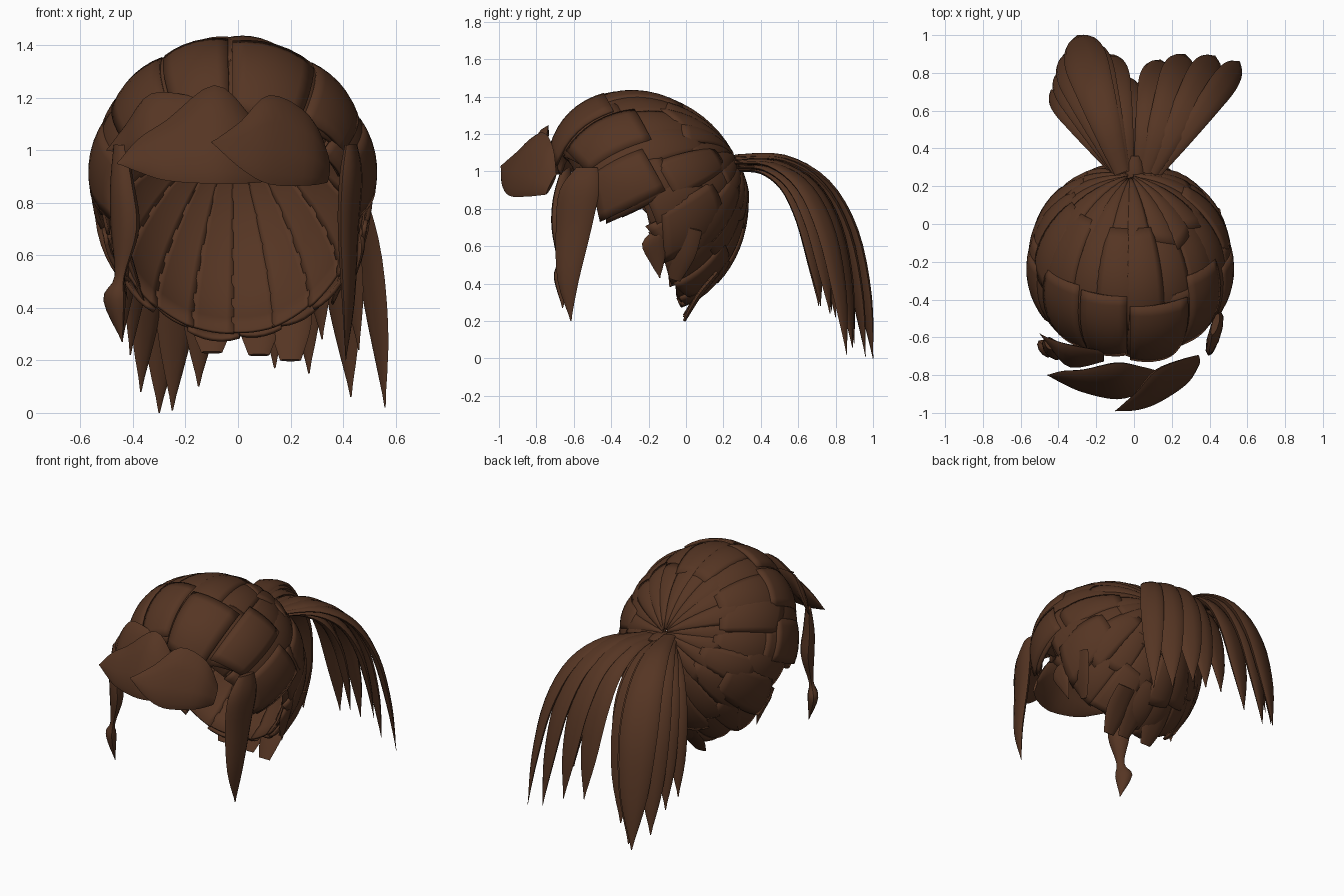
import bpy, bmesh, math, random
from mathutils import Vector

random.seed(4)
if "Cube" in bpy.data.objects:
    bpy.data.objects.remove(bpy.data.objects["Cube"])

brown = bpy.data.materials.new("brown hair")
brown.use_nodes = True
COLOR = (0.092, 0.036, 0.017, 1)
brown.diffuse_color = COLOR
brown.node_tree.nodes["Principled BSDF"].inputs["Base Color"].default_value = COLOR

# Head ellipsoid, measured in polar angles around the ponytail knot
CENTER = Vector((-0.02, -0.2, 0.88))
TILT = math.radians(22)
POLE = Vector((0, math.cos(TILT), math.sin(TILT)))
OVER = Vector((0, -math.sin(TILT), math.cos(TILT)))
SIDE = Vector((1, 0, 0))
HAIRLINE = [(0, 133), (45, 128), (70, 123), (88, 118), (97, 92), (110, 94),
            (120, 98), (150, 90), (180, 93)]


def hairline(phi):
    phi = abs((phi + 180) % 360 - 180)
    for (a, ta), (b, tb) in zip(HAIRLINE, HAIRLINE[1:]):
        if phi <= b:
            return ta + (tb - ta) * (phi - a) / (b - a)
    return HAIRLINE[-1][1]


def on_head(phi, theta, scale):
    """Point on the head; the crown is pushed forward as it rises."""
    p, t = math.radians(phi), math.radians(theta)
    d = POLE * math.cos(t) + (OVER * math.cos(p) + SIDE * math.sin(p)) * math.sin(t)
    rz = 0.535 if d.z > 0 else 0.64
    forward = 0.09 * max(d.z, 0)
    return CENTER + Vector((d.x * 0.525, d.y * 0.52 - forward, d.z * rz)) * scale


def panel(bm, phi0, phi1, theta0, theta1, scale, slant=0, bulge=0.02, lift=0.01):
    """Curved sheet of hair running away from the knot, with a slanted end."""
    cols, rows, grid = 6, 8, []
    for i in range(cols + 1):
        a = i / cols
        phi = phi0 + (phi1 - phi0) * a
        end = theta1 + slant * (a - 0.5)
        arch = bulge * (1 - (2 * a - 1) ** 2)
        grid.append([bm.verts.new(on_head(phi, theta0 + (end - theta0) * j / rows,
                                          scale + arch + lift * math.sin(math.pi * j / rows)))
                     for j in range(rows + 1)])
    for i in range(cols):
        for j in range(rows):
            bm.faces.new((grid[i][j], grid[i][j + 1], grid[i + 1][j + 1], grid[i + 1][j]))


def spline(points, steps=4):
    """Smooth samples through points of any length."""
    pts = [Vector(p) for p in points]
    out = []
    for i in range(len(pts) - 1):
        a, b, c, d = pts[max(i - 1, 0)], pts[i], pts[i + 1], pts[min(i + 2, len(pts) - 1)]
        for k in range(steps):
            t = k / steps
            out.append(0.5 * (2 * b + (c - a) * t + (2 * a - 5 * b + 4 * c - d) * t * t
                              + (3 * b - a - 3 * c + d) * t ** 3))
    return out + [pts[-1]]


def lock(bm, points, across, thick=0.2):
    """Leaf-shaped lock; each point is x, y, z, half width."""
    across = Vector(across).normalized()
    samples = spline(points)
    rings = []
    for i, s in enumerate(samples):
        ahead = samples[min(i + 1, len(samples) - 1)].xyz - samples[max(i - 1, 0)].xyz
        normal = ahead.cross(across).normalized()
        half = max(s.w, 0.003)
        ring = []
        for k in range(10):
            ang = math.tau * k / 10
            ring.append(bm.verts.new(s.xyz + across * half * math.cos(ang)
                                     + normal * half * thick * math.sin(ang)))
        rings.append(ring)
    for r, q in zip(rings, rings[1:]):
        for k in range(10):
            bm.faces.new((r[k], r[(k + 1) % 10], q[(k + 1) % 10], q[k]))
    bm.faces.new(rings[0][::-1])
    bm.faces.new(rings[-1])


def finish(bm, name, thickness=0):
    bmesh.ops.recalc_face_normals(bm, faces=bm.faces)
    mesh = bpy.data.meshes.new(name)
    bm.to_mesh(mesh)
    bm.free()
    obj = bpy.data.objects.new(name, mesh)
    bpy.context.collection.objects.link(obj)
    mesh.materials.append(brown)
    bpy.ops.object.select_all(action="DESELECT")
    obj.select_set(True)
    bpy.context.view_layer.objects.active = obj
    if thickness:
        mod = obj.modifiers.new("thickness", "SOLIDIFY")
        mod.thickness = thickness
        mod.offset = 0
    bpy.ops.object.shade_smooth_by_angle(angle=math.radians(40))


# Inner cap: flat strips that close the wig from the inside
bm = bmesh.new()
for i in range(20):
    phi = i * 18
    panel(bm, phi - 0.5, phi + 18.5, 2, min(hairline(phi), hairline(phi + 18)) + 1,
          0.955, random.uniform(-4, 4), 0, 0)
finish(bm, "inner_cap", 0.012)

# Outer strips in overlapping tiers, all drawn towards the knot
for name, start, stop, scale, count in (("lower_strips", 0.62, 1.0, 0.985, 20),
                                        ("middle_strips", 0.3, 0.74, 0.99, 19),
                                        ("knot_strips", 0.02, 0.42, 0.985, 22)):
    bm = bmesh.new()
    step = 360 / count
    for i in range(count):
        phi = i * step + random.uniform(-3, 3)
        edge = min(hairline(phi + step * f) for f in (0.2, 0.5, 0.8))
        panel(bm, phi - 2, phi + step + 2, edge * start,
              edge * (stop + random.uniform(-0.04, 0.03)),
              scale + random.uniform(-0.01, 0.01), random.uniform(-12, 12))
    finish(bm, name, 0.016)

# Broad panels over the crown and temples
bm = bmesh.new()
panel(bm, 0, 34, 84, 132, 1.025, 6)
panel(bm, -29, -2, 78, 124, 1.015, -5)
panel(bm, -58, -31, 76, 122, 1.01, 6)
panel(bm, 36, 62, 72, 120, 1.005, -6)
for s in (-1, 1):
    panel(bm, s * 66, s * 92, 80, 120, 1.01, 5)
    panel(bm, s * 100, s * 126, 50, 90, 1.0, 8)
finish(bm, "crown_panels", 0.02)

# Loose tufts behind the ears and at the nape
bm = bmesh.new()
for s in (-1, 1):
    lock(bm, [(s * 0.46, -0.1, 0.72, 0.06), (s * 0.47, -0.17, 0.64, 0.07),
              (s * 0.44, -0.15, 0.52, 0.04), (s * 0.42, -0.14, 0.43, 0)], (0, 1, 0.4))
    lock(bm, [(s * 0.45, 0.02, 0.7, 0.07), (s * 0.41, -0.03, 0.56, 0.08),
              (s * 0.36, -0.06, 0.42, 0.03)], (0, 1, -0.3))
for x, low in ((-0.1, 0.23), (0.08, 0.22), (0.2, 0.2)):
    lock(bm, [(x, 0.17, 0.46, 0.07), (x, 0.07, 0.34, 0.08), (x, -0.01, low, 0.04)], (1, 0, 0))
finish(bm, "nape_tufts")

# Swept fringe clumps over the forehead, leaning back to the hairline
bm = bmesh.new()
lean = (0, 0.5, 1)
lock(bm, [(0.34, -0.72, 0.93, 0.06), (0.27, -0.78, 1.0, 0.15), (0.12, -0.86, 1.04, 0.19),
          (0.01, -0.94, 1.02, 0.1), (-0.1, -0.99, 1.03, 0)], lean)
lock(bm, [(0.14, -0.8, 0.92, 0.04), (0.05, -0.82, 1.0, 0.14), (-0.09, -0.83, 1.06, 0.21),
          (-0.27, -0.83, 1.0, 0.13), (-0.38, -0.81, 0.98, 0.07), (-0.46, -0.8, 0.95, 0)], lean)
lock(bm, [(-0.16, -0.7, 1.15, 0.06), (-0.33, -0.7, 1.1, 0.13), (-0.43, -0.64, 1.04, 0.06),
          (-0.5, -0.58, 1.0, 0)], lean)
finish(bm, "fringe")

# Long lock on one temple, wispy lock on the other
bm = bmesh.new()
lock(bm, [(0.43, -0.53, 1.02, 0.06), (0.43, -0.57, 0.9, 0.11), (0.42, -0.6, 0.7, 0.1),
          (0.42, -0.63, 0.42, 0.06), (0.41, -0.615, 0.2, 0)], (0.3, 1, 0), 0.3)
finish(bm, "left_temple_lock")
bm = bmesh.new()
lock(bm, [(-0.45, -0.64, 1.02, 0.03), (-0.44, -0.66, 0.86, 0.06), (-0.43, -0.66, 0.7, 0.07),
          (-0.45, -0.67, 0.52, 0.025), (-0.47, -0.66, 0.43, 0.055), (-0.44, -0.66, 0.27, 0)],
     (-0.8, 1, 0), 0.6)
finish(bm, "right_temple_lock")

# Ponytail: two fans of arching locks, given by tip x, tip y, tip z and half width
TIPS = [(-0.3, 1.0, 0.0, 0.11), (-0.25, 0.96, 0.01, 0.1), (-0.15, 0.9, 0.1, 0.1),
        (-0.37, 0.9, 0.08, 0.09), (-0.41, 0.8, 0.22, 0.07), (-0.44, 0.71, 0.28, 0.06),
        (-0.06, 0.78, 0.25, 0.09),
        (0.56, 0.86, 0.02, 0.07), (0.43, 0.89, 0.06, 0.09), (0.27, 0.9, 0.15, 0.09),
        (0.14, 0.87, 0.17, 0.09), (0.46, 0.77, 0.24, 0.07), (0.32, 0.72, 0.28, 0.08)]
ARC = [(0, 0, 0.35), (0.33, 0.01, 0.7), (0.62, 0.13, 0.95), (0.82, 0.37, 1.05),
       (0.94, 0.7, 0.75), (1, 1, 0)]
bm = bmesh.new()
for tx, ty, tz, half in TIPS:
    top = 1.08 - 0.26 * (1 - ty)
    path = []
    for out, drop, wide in ARC:
        path.append((tx * (0.22 + 0.78 * out), 0.27 + (ty - 0.27) * out,
                     top - (top - tz) * drop, half * wide))
    lock(bm, path, (ty - 0.27, -tx, 0), 0.3)
finish(bm, "ponytail")

# Knot where the ponytail is gathered
bm = bmesh.new()
lock(bm, [(0, 0.2, 1.03, 0.05), (0, 0.27, 1.04, 0.06), (0, 0.36, 1.04, 0.04)], (1, 0, 0), 0.7)
finish(bm, "ponytail_knot")
